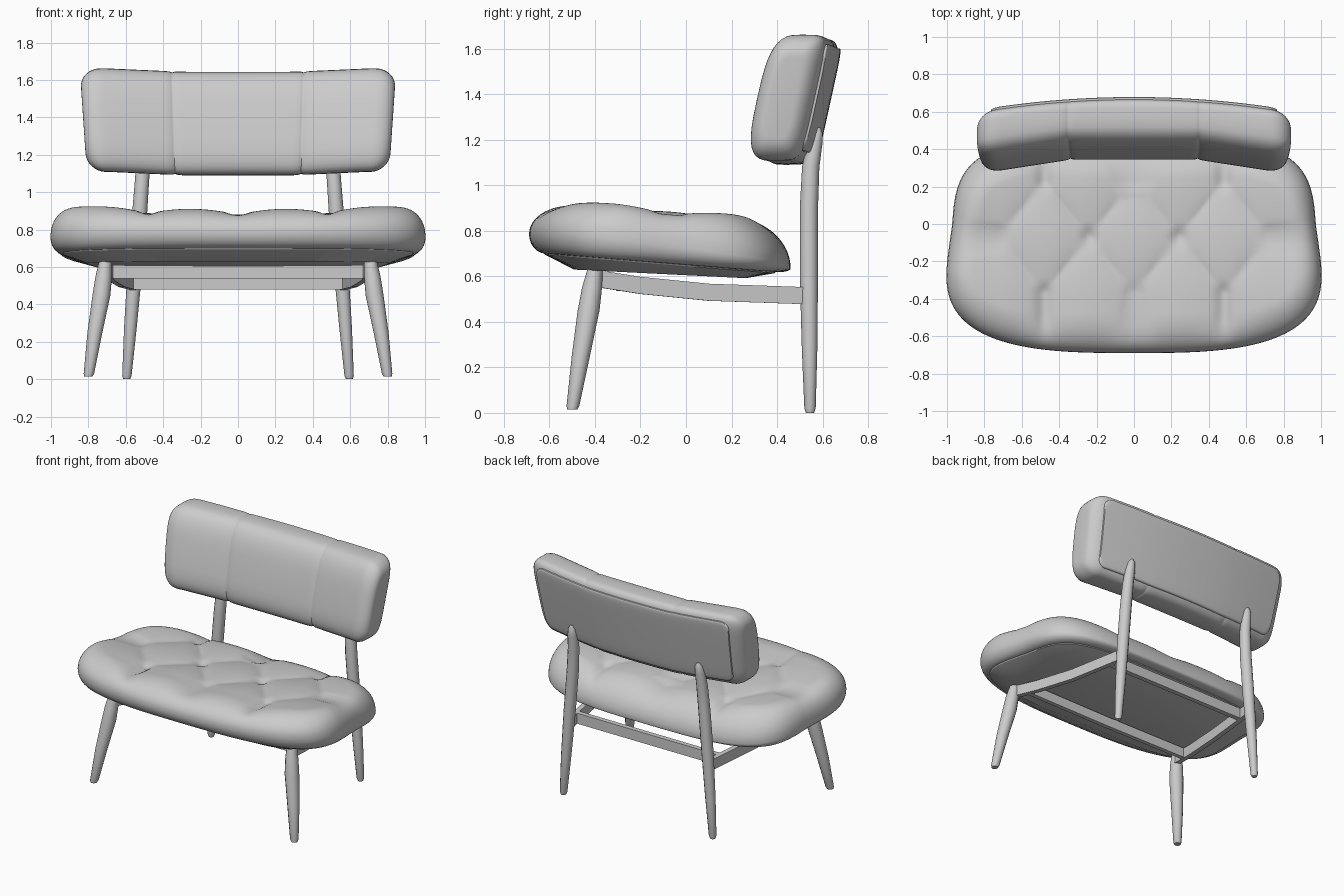
import bpy, bmesh
from math import sin, cos, pi, sqrt, radians, exp, copysign
from mathutils import Vector

if "Cube" in bpy.data.objects:
    bpy.data.objects.remove(bpy.data.objects["Cube"])


def skin(name, rings, angle=40):
    """Join a list of equal-length point rings into a closed, smooth-shaded solid."""
    bm = bmesh.new()
    rows = [[bm.verts.new(p) for p in ring] for ring in rings]
    n = len(rows[0])
    for a, b in zip(rows, rows[1:]):
        for i in range(n):
            j = (i + 1) % n
            bm.faces.new((a[i], a[j], b[j], b[i]))
    bm.faces.new(rows[0])
    bm.faces.new(rows[-1])
    bmesh.ops.recalc_face_normals(bm, faces=bm.faces)
    mesh = bpy.data.meshes.new(name)
    bm.to_mesh(mesh)
    bm.free()
    mesh.shade_smooth()
    mesh.set_sharp_from_angle(angle=radians(angle))
    obj = bpy.data.objects.new(name, mesh)
    bpy.context.collection.objects.link(obj)
    return obj


def spow(v, e):
    return copysign(abs(v) ** e, v)


# ---- Seat outline: tapered superellipse, wide at the front ----
CY, HY, N = -0.115, 0.575, 200


def outline(i):
    a = 2 * pi * i / N
    n = 4 if sin(a) > 0 else 3
    y = HY * spow(sin(a), 2 / n)
    yw = y + CY
    w = 0.972 - (0.14 if yw < 0 else 0.04) * yw
    return Vector((w * spow(cos(a), 2 / n), y))


edge = []
for i in range(N):
    p = outline(i)
    t = (outline(i + 1) - outline(i - 1)).normalized()
    nrm = Vector((t.y, -t.x))
    edge.append((p, nrm, max(p.dot(nrm), 0.3)))


def z_mid(x, y):
    return 0.785 - 0.13 * (y + 0.69) + 0.03 * x * x


def z_seam(y):
    return 0.69 - 0.08 * (y + 0.5)


def tuft(x, y):
    """Diamond creases between buttons, running straight out to the edges."""
    px, py = max(-0.72, min(0.72, x)), max(-0.37, min(0.23, y))
    u, v = px / 0.48 + (py - 0.23) / 0.6, px / 0.48 - (py - 0.23) / 0.6
    s = sin(pi * u) * sin(pi * v)
    puff = (s * s + 0.004) ** 0.25
    du, dv = u - round(u), v - round(v)
    pit = exp(-(du * du + dv * dv) / 0.012)
    return 0.028 * max(0, 1 - puff) + 0.022 * pit


def lower_ring(inset, zf):
    ring = []
    for p, nrm, pn in edge:
        q = p * (1 - inset / pn)
        ring.append((q.x, q.y + CY, zf(q.x, q.y + CY)))
    return ring


# ---- Seat cushion ----
rings = []
for k in range(6):
    a = (1 - k / 6) * pi / 2
    rings.append(lower_ring(0.07 * (1 - cos(a)),
                            lambda x, y: z_mid(x, y) + (z_seam(y) - z_mid(x, y)) * sin(a)))
RN = 64
for k in range(RN):
    r = 1 - 0.985 * (k / (RN - 1)) ** 1.3
    ring = []
    for p, nrm, pn in edge:
        x, y = p.x * r, p.y * r + CY
        rad = 0.14 + 0.08 * abs(nrm.y)
        f = sqrt(max(0, 1 - (1 - min((1 - r) * pn / rad, 1)) ** 2))
        top = 0.87 - 0.08 * y + 0.035 * x * x
        m = z_mid(p.x, p.y + CY) * (1 - f) + top * f
        ring.append((x, y, m - tuft(x, y) * f ** 4))
    rings.append(ring)
skin("seat_cushion", rings, 60)

# ---- Seat base under the cushion ----
skin("seat_base", [lower_ring(0.05, lambda x, y: z_seam(y) + 0.02),
                   lower_ring(0.07, lambda x, y: z_seam(y) - 0.005),
                   lower_ring(0.20, lambda x, y: 0.63 - 0.05 * (y + 0.5))], 25)


# ---- Backrest: sections lofted along x, creased front, gently curved back ----
def back_part(name, length, hh, ht, off, power, rx, thin, groove):
    ends = [length - rx + rx * cos(pi * i / 16) for i in range(9)]
    inner = [(length - rx) * i / 24 for i in range(1, 24)]
    extra = [0.335, 0.342, 0.35, 0.358, 0.365] if groove else []
    pos = sorted(set(round(v, 4) for v in ends + inner + extra))
    rings = []
    for x in [-v for v in reversed(pos)] + [0] + pos:
        ax = abs(x)
        q = max(0, 1 - (length - ax) / rx)
        s = 1 - sqrt(max(0, 1 - q * q))
        h_half, t_half = hh - rx * 0.9 * s, ht - thin * s
        crease, arc = -0.15 * max(0, ax - 0.35), -0.1 * x * x
        pinch = groove * exp(-((ax - 0.35) / 0.012) ** 2)
        lift = 0.018 * min(1, max(0, ax - 0.3) / 0.4)
        ring = []
        for i in range(40):
            a = 2 * pi * i / 40
            back = cos(a) > 0
            e = 2 / (5 if back else power)
            t = (t_half - pinch * (not back)) * spow(cos(a), e) + off
            h = (h_half - pinch) * spow(sin(a), e)
            m = max(0, min(1, 0.5 + t / 0.2))
            ring.append((x * (0.985 + 0.08 * h),
                         0.5 + crease * (1 - m) + arc * m + t + 0.22 * h,
                         1.367 + h + lift))
        rings.append(ring)
    skin(name, rings)


back_part("backrest_cushion", 0.84, 0.277, 0.128, 0.0, 3.2, 0.11, 0.075, 0.006)
back_part("backrest_panel", 0.765, 0.235, 0.02, 0.115, 8, 0.06, 0.0, 0)


# ---- Legs: tapered rods through (x, y, z, radius) points ----
def leg(name, pts, side):
    skin(name, [[(side * x + r * cos(2 * pi * i / 12), y + r * sin(2 * pi * i / 12), z)
                 for i in range(12)] for x, y, z, r in pts])


# ---- Rails: rectangular bars along a path ----
def rail(name, path, height, depth):
    path = [Vector(p) for p in path]
    rings = []
    for i, p in enumerate(path):
        d = path[min(i + 1, len(path) - 1)] - path[max(i - 1, 0)]
        w = Vector((-d.y, d.x, 0)).normalized() * depth / 2
        u = Vector((0, 0, height / 2))
        rings.append([p + w + u, p - w + u, p - w - u, p + w - u])
    skin(name, rings, 30)


front_pts = [(0.80, -0.50, 0.015, 0.022), (0.797, -0.497, 0.03, 0.028),
             (0.765, -0.462, 0.25, 0.040), (0.73, -0.428, 0.45, 0.048),
             (0.718, -0.413, 0.55, 0.044), (0.705, -0.395, 0.66, 0.030)]
back_pts = [(0.595, 0.545, 0.0, 0.018), (0.594, 0.545, 0.02, 0.025),
            (0.575, 0.543, 0.28, 0.034), (0.55, 0.54, 0.6, 0.040),
            (0.525, 0.54, 0.9, 0.040), (0.512, 0.548, 1.08, 0.038),
            (0.508, 0.565, 1.18, 0.034), (0.506, 0.575, 1.23, 0.026),
            (0.505, 0.58, 1.255, 0.010)]
side_pts = [(0.70, -0.39, 0.59), (0.67, -0.2, 0.56), (0.62, 0.1, 0.53), (0.56, 0.53, 0.515)]
for side, label in ((1, "right"), (-1, "left")):
    leg("front_leg_" + label, front_pts, side)
    leg("back_leg_" + label, back_pts, side)
    rail("side_rail_" + label, [(side * x, y, z) for x, y, z in side_pts], 0.075, 0.035)

rail("front_rail", [(-0.68, -0.29, 0.575), (0, -0.29, 0.57), (0.68, -0.29, 0.575)], 0.07, 0.03)
rail("back_rail", [(-0.58, 0.43, 0.518), (0, 0.43, 0.518), (0.58, 0.43, 0.518)], 0.075, 0.035)
